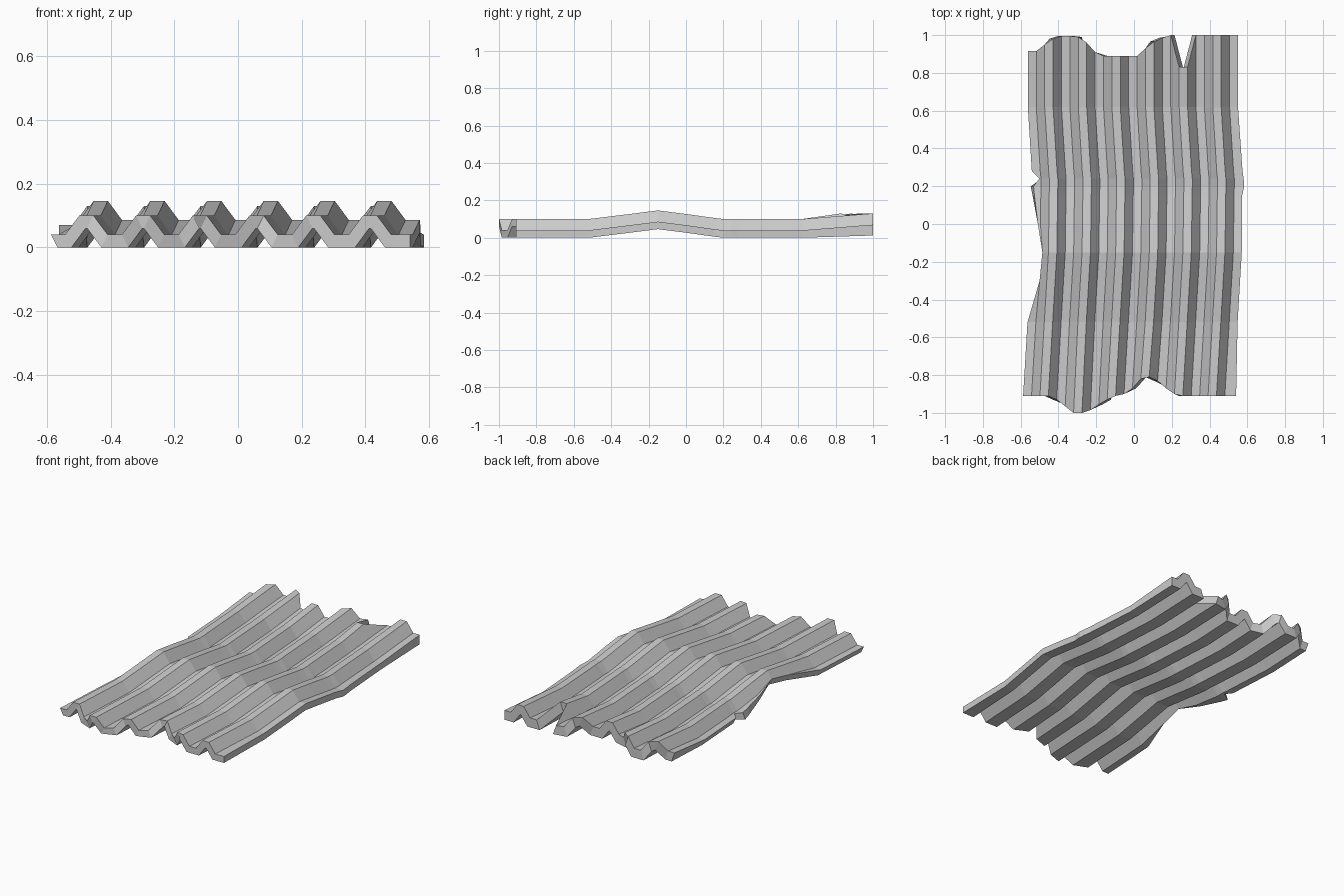
import bpy, bmesh, math

if "Cube" in bpy.data.objects:
    bpy.data.objects.remove(bpy.data.objects["Cube"])

STEP, COLS = 0.0445, 26
X0 = -0.587

# ragged outline of the two ends, one value per fold line
FRONT = [-.91, -.91, -.91, -.91, -.93, -.965, -1, -1, -.985, -.955, -.93, -.91, -.9,
         -.87, -.82, -.81, -.83, -.87, -.9] + [-.91] * 7
BACK = [.915, .915, .95, .98, .995, .995, .99, .96, .91, .89, .89, .89, .89, .89,
        .93, .965, .985, 1, .83, .83, 1, 1, 1, 1, 1, 1]

# rows along the sheet: y, sideways shift, lift, left edge cut (in folds), right edge nick
ROWS = [(None, 0, 0, 0, .015),
        (-.52, .023, 0, 0, 0),
        (-.30, .036, .027, 1.15, 0),
        (-.15, .045, .046, 1.28, 0),
        (0, .047, .027, .7, 0),
        (.15, .049, .006, .25, -.002),
        (.20, .050, 0, .12, .008),
        (.24, .050, 0, .8, .005),
        (.28, .046, 0, 0, .003),
        (.62, .025, 0, 0, 0),
        (None, .025, .03, 0, 0)]

# trapezoid wave: corner heights and mitred sideways offset of the underside
HEIGHT = [0, 0, .06, .06]
MITRE = [-.02, .02, .02, -.02]


def wave(table, u):
    i = math.floor(u)
    f = u - i
    return table[i % 4] * (1 - f) + table[(i + 1) % 4] * f


bm = bmesh.new()
top, bottom = [], []
for r, (y, shift, lift, cut, nick) in enumerate(ROWS):
    t_row, b_row = [], []
    for i in range(COLS):
        u = max(i, cut + .01 * i)
        x = X0 + shift + u * STEP + (nick if i == COLS - 1 else 0)
        yy = y if y is not None else (FRONT[i] if r == 0 else BACK[i])
        h = wave(HEIGHT, u)
        side = wave(MITRE, u)
        if i == 0 and cut == 0:
            side = .02
        if i == COLS - 1:
            side = 0
        low = .012 if r == len(ROWS) - 1 else lift
        t_row.append(bm.verts.new((x, yy, .04 + h + lift)))
        b_row.append(bm.verts.new((x + side, yy, h + low)))
    top.append(t_row)
    bottom.append(b_row)

# upper and lower skins
for r in range(len(ROWS) - 1):
    for i in range(COLS - 1):
        for g in (top, bottom):
            bm.faces.new((g[r][i], g[r][i + 1], g[r + 1][i + 1], g[r + 1][i]))

# rim joining the skins
for g, h in ((top[0], bottom[0]), (top[-1], bottom[-1]),
             ([t[0] for t in top], [b[0] for b in bottom]),
             ([t[-1] for t in top], [b[-1] for b in bottom])):
    for k in range(len(g) - 1):
        bm.faces.new((g[k], h[k], h[k + 1], g[k + 1]))

bmesh.ops.recalc_face_normals(bm, faces=bm.faces[:])
mesh = bpy.data.meshes.new("corrugated_sheet")
bm.to_mesh(mesh)
bm.free()
sheet = bpy.data.objects.new("corrugated_sheet", mesh)
bpy.context.collection.objects.link(sheet)
